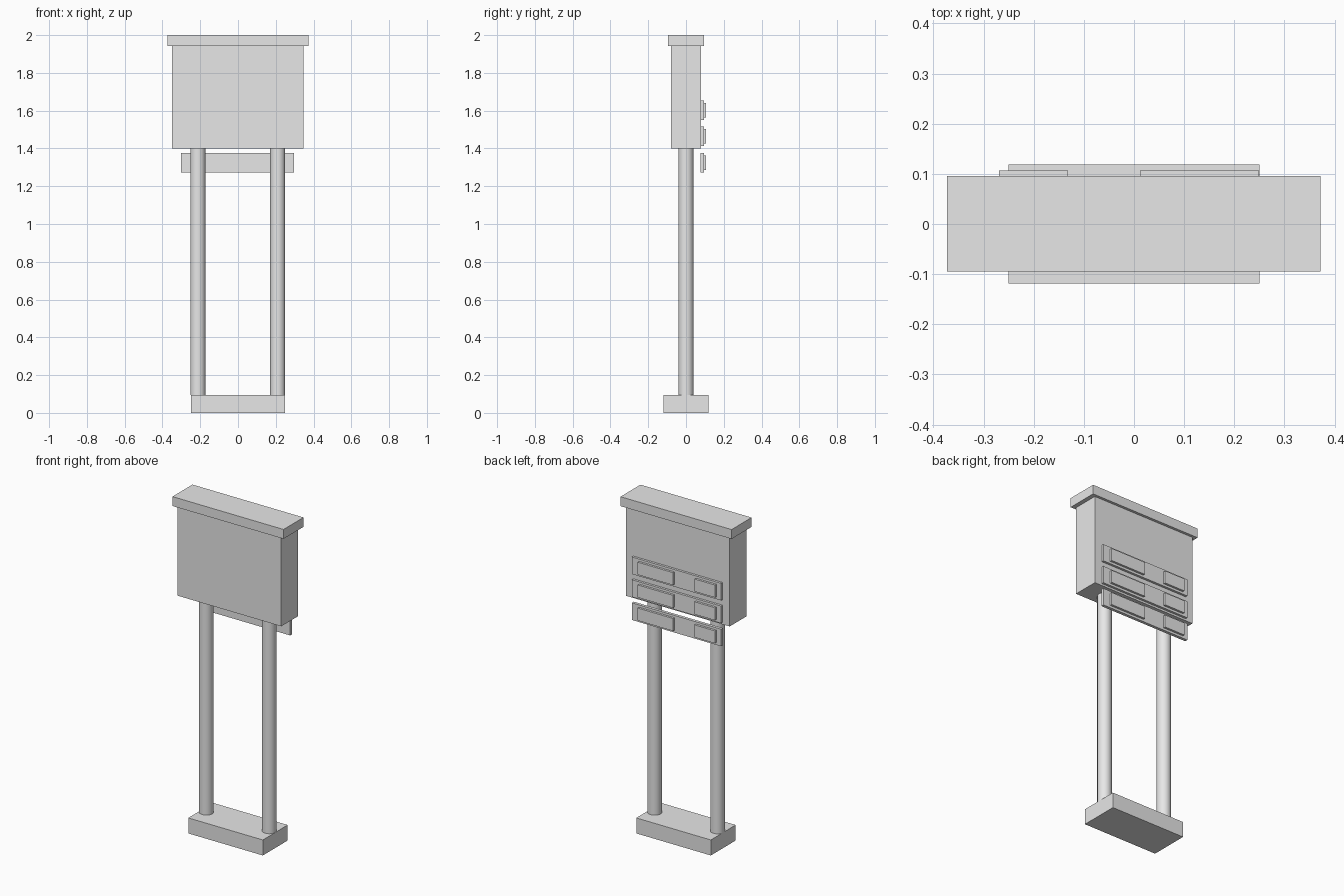
import bpy
import math

cube = bpy.data.objects.get("Cube")
if cube:
    bpy.data.objects.remove(cube, do_unlink=True)

# Single plain grey for every part
GREY = (0.8, 0.8, 0.8, 1.0)
grey = bpy.data.materials.new("plain_grey")
grey.use_nodes = True
grey.diffuse_color = GREY
grey.node_tree.nodes["Principled BSDF"].inputs["Base Color"].default_value = GREY


def box(name, x, y, z):
    """Box spanning the given (min, max) ranges."""
    bpy.ops.mesh.primitive_cube_add(size=1)
    obj = bpy.context.object
    obj.name = name
    spans = (x, y, z)
    obj.location = [(a + b) / 2 for a, b in spans]
    obj.scale = [b - a for a, b in spans]
    bpy.ops.object.transform_apply(location=False, rotation=False, scale=True)
    obj.data.materials.append(grey)
    return obj


def post(name, x, bottom, top, radius):
    """Smooth round upright."""
    bpy.ops.mesh.primitive_cylinder_add(
        vertices=32, radius=radius, depth=top - bottom,
        location=(x, 0, (bottom + top) / 2))
    obj = bpy.context.object
    obj.name = name
    obj.data.materials.append(grey)
    bpy.ops.object.shade_smooth_by_angle(angle=math.radians(40))
    return obj


# Base slab and the two uprights
box("base", (-0.25, 0.25), (-0.119, 0.119), (0, 0.094))
for side, x in (("right", -0.212), ("left", 0.21)):
    post(side + "_post", x, 0.094, 1.4, 0.04)

# Cabinet with an overhanging cap
box("cabinet", (-0.349, 0.346), (-0.08, 0.08), (1.4, 1.943))
box("cap", (-0.373, 0.372), (-0.095, 0.096), (1.943, 2.0))

# Three rear strips, each with a wide and a narrow raised panel
for i, z in enumerate((1.324, 1.464, 1.602), start=1):
    box(f"strip_{i}", (-0.301, 0.297), (0.076, 0.094), (z - 0.052, z + 0.052))
    panel_z = (z - 0.038, z + 0.038)
    box(f"wide_panel_{i}", (0.012, 0.249), (0.09, 0.107), panel_z)
    box(f"narrow_panel_{i}", (-0.269, -0.132), (0.09, 0.107), panel_z)
